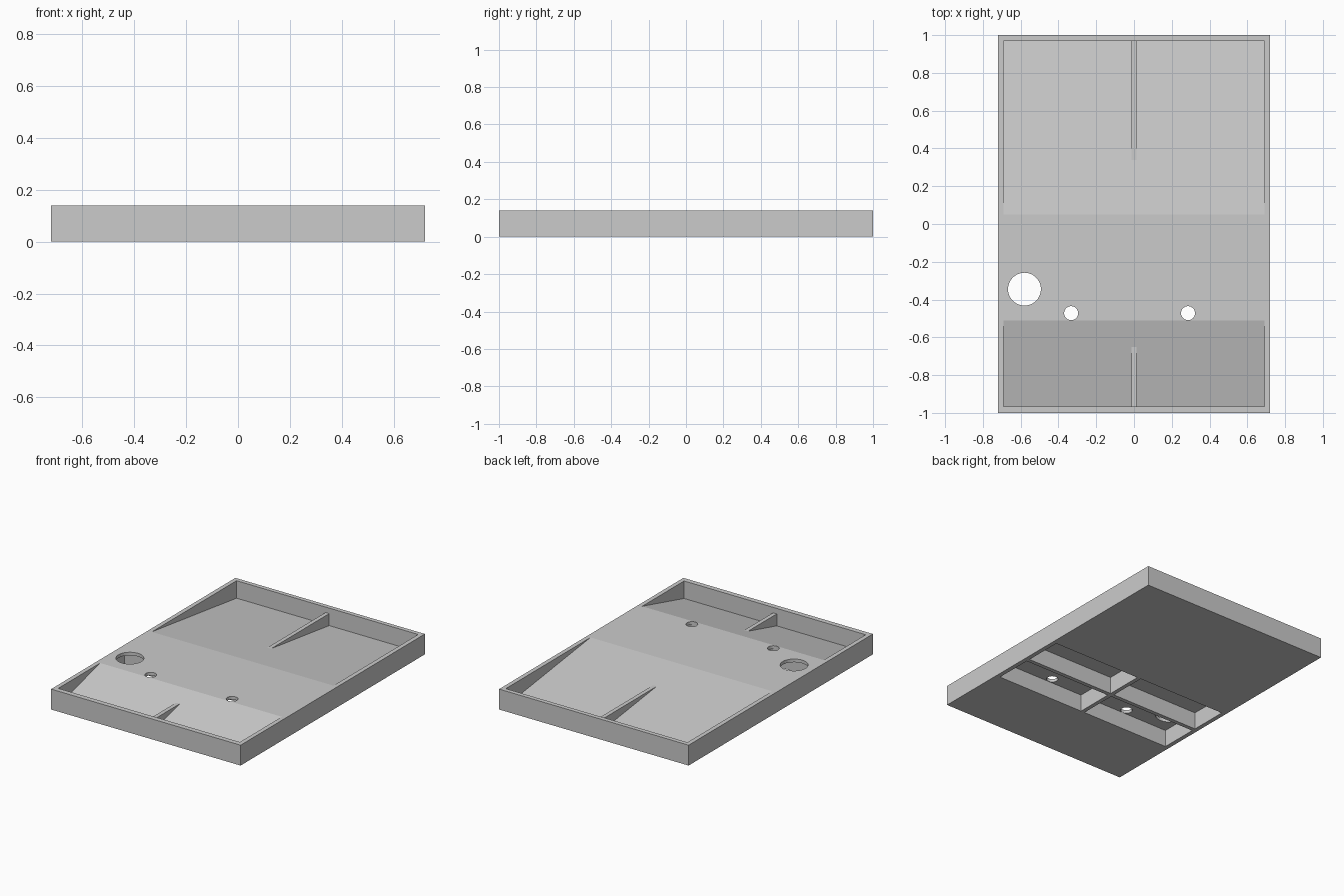
import bpy
import bmesh
from mathutils import Matrix

cube = bpy.data.objects.get("Cube")
if cube:
    bpy.data.objects.remove(cube, do_unlink=True)

TOP = 0.14            # rim and middle plateau height
FLOOR = 0.02          # lowest point of the sloped floors
HALF_W, IN_W = 0.72, 0.69
RIB_W, RIB_TOP = 0.014, 0.1025
REAR, FRONT = (0.05, 0.97), (-0.51, -0.965)   # slope start and end along y

grey = bpy.data.materials.new("light_grey")
grey.use_nodes = True
colour = (0.6, 0.6, 0.6, 1)
grey.diffuse_color = colour
grey.node_tree.nodes["Principled BSDF"].inputs["Base Color"].default_value = colour


def finish(name, bm):
    bmesh.ops.recalc_face_normals(bm, faces=bm.faces)
    mesh = bpy.data.meshes.new(name)
    bm.to_mesh(mesh)
    bm.free()
    mesh.materials.append(grey)
    obj = bpy.data.objects.new(name, mesh)
    bpy.context.collection.objects.link(obj)
    return obj


def prism(name, profile, x0, x1):
    """Extrude a (y, z) profile from x0 to x1."""
    bm = bmesh.new()
    face = bm.faces.new([bm.verts.new((x0, y, z)) for y, z in profile])
    ext = bmesh.ops.extrude_face_region(bm, geom=[face])
    verts = [v for v in ext["geom"] if isinstance(v, bmesh.types.BMVert)]
    bmesh.ops.translate(bm, verts=verts, vec=(x1 - x0, 0, 0))
    return finish(name, bm)


def box(name, x0, x1, y0, y1, z0, z1):
    return prism(name, [(y0, z0), (y1, z0), (y1, z1), (y0, z1)], x0, x1)


def cylinder(name, x, y, radius):
    bm = bmesh.new()
    bmesh.ops.create_cone(bm, cap_ends=True, segments=48, radius1=radius,
                          radius2=radius, depth=0.2,
                          matrix=Matrix.Translation((x, y, TOP)))
    return finish(name, bm)


def cut(body, cutter):
    cutter.hide_render = True
    mod = body.modifiers.new("cut", "BOOLEAN")
    mod.operation = "DIFFERENCE"
    mod.solver = "EXACT"
    mod.object = cutter
    bpy.context.view_layer.objects.active = body
    bpy.ops.object.modifier_apply(modifier=mod.name)
    bpy.data.objects.remove(cutter, do_unlink=True)


# Solid block
body = box("tray_body", -HALF_W, HALF_W, -1, 1, 0, TOP)

# Sloped recesses falling from the plateau to each end wall, with a centre rib
for name, (start, end) in (("rear", REAR), ("front", FRONT)):
    run = (end - start) / (TOP - FLOOR)        # y travelled per unit of drop
    high = TOP + 0.06
    cut(body, prism("slope_cutter",
                    [(end, FLOOR), (end, high), (start - run * 0.06, high)],
                    -IN_W, IN_W))
    tip = start + run * (TOP - RIB_TOP)
    deep = end + (0.01 if end > 0 else -0.01)
    prism(name + "_rib", [(tip, RIB_TOP), (deep, RIB_TOP), (deep, 0.01),
                          (tip, RIB_TOP - 0.01)], -RIB_W, RIB_W)

# Four pockets hollowed out of the underside
for x0, x1 in ((-IN_W, -RIB_W), (RIB_W, IN_W)):
    for y0, y1 in ((-0.51, -0.244), (-0.216, 0.05)):
        cut(body, box("pocket_cutter", x0, x1, y0, y1, -0.1, 0.118))

# Round holes through the plateau
for x, y, radius in ((-0.58, -0.345, 0.087), (-0.333, -0.472, 0.037),
                     (0.286, -0.472, 0.037)):
    cut(body, cylinder("hole_cutter", x, y, radius))
